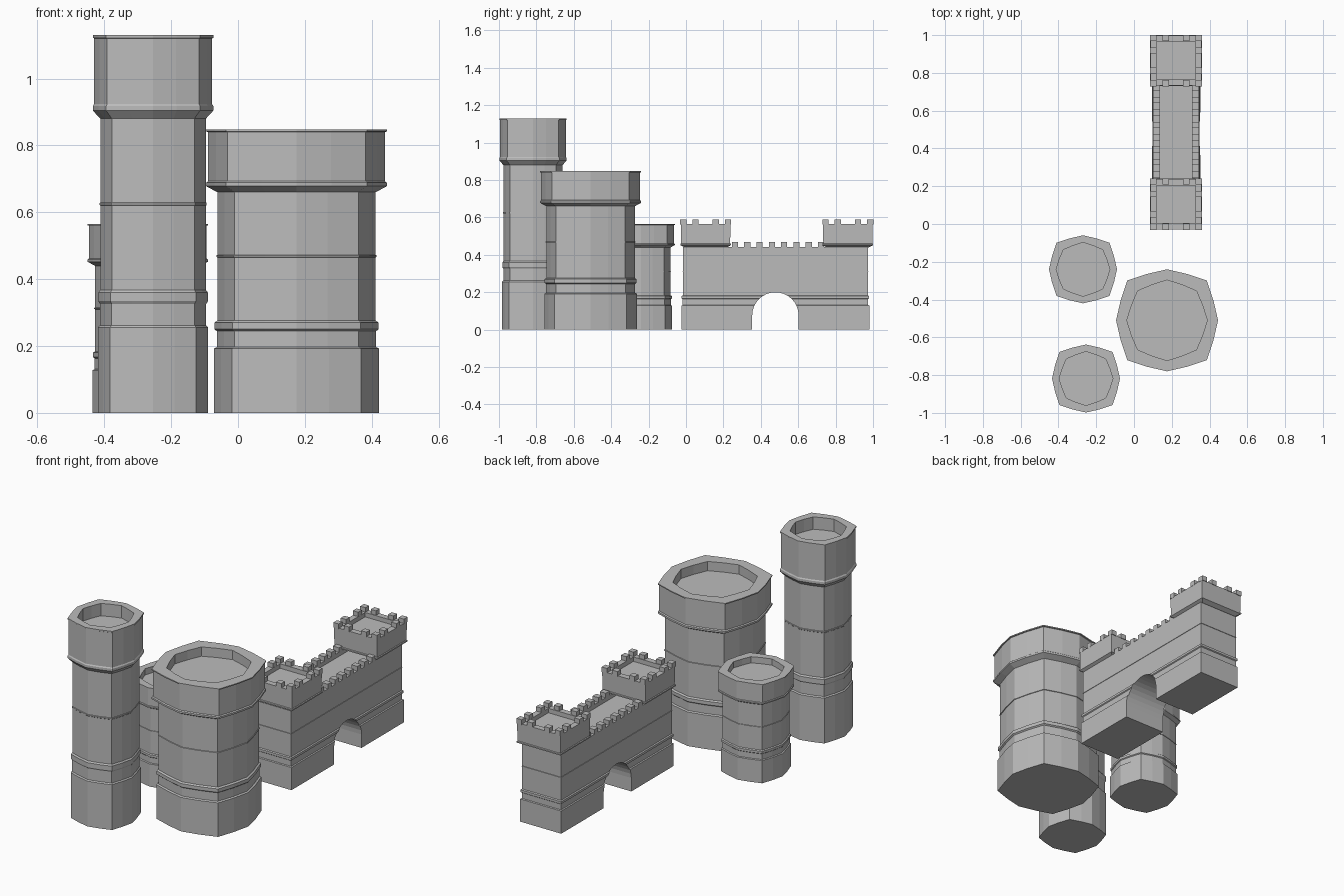
import bpy, bmesh, math

cube = bpy.data.objects.get("Cube")
if cube:
    bpy.data.objects.remove(cube, do_unlink=True)

# One stone colour for everything
stone = bpy.data.materials.new("grey stone")
stone.use_nodes = True
STONE = (0.5, 0.5, 0.5, 1)
stone.diffuse_color = STONE
stone.node_tree.nodes["Principled BSDF"].inputs["Base Color"].default_value = STONE


def finish(name, bm):
    bmesh.ops.recalc_face_normals(bm, faces=bm.faces)
    mesh = bpy.data.meshes.new(name)
    bm.to_mesh(mesh)
    bm.free()
    mesh.materials.append(stone)
    ob = bpy.data.objects.new(name, mesh)
    bpy.context.collection.objects.link(ob)
    return ob


def loft(name, sections):
    """Skin a stack of equal-length rings and cap both ends."""
    bm = bmesh.new()
    rings = [[bm.verts.new(p) for p in s] for s in sections]
    n = len(rings[0])
    for a, b in zip(rings, rings[1:]):
        for i in range(n):
            j = (i + 1) % n
            bm.faces.new((a[i], a[j], b[j], b[i]))
    bm.faces.new(rings[0])
    bm.faces.new(rings[-1])
    return finish(name, bm)


def boxes(name, items):
    """Many small blocks (centre, size) in one object."""
    bm = bmesh.new()
    for c, s in items:
        vs = bmesh.ops.create_cube(bm, size=1)["verts"]
        bmesh.ops.scale(bm, vec=s, verts=vs)
        bmesh.ops.translate(bm, vec=c, verts=vs)
    return finish(name, bm)


def tower_ring(cx, cy, r, z, diagonal):
    """Rounded square: corners on the diagonals, shallow points on the axes."""
    pts = []
    for k in range(4):
        c, s = round(math.cos(k * math.pi / 2)), round(math.sin(k * math.pi / 2))
        mid = (1 + diagonal) / 2 + 0.02
        for u, v in ((1, 0), (mid, diagonal / 2), (diagonal, diagonal), (diagonal / 2, mid)):
            pts.append((cx + r * (u * c - v * s), cy + r * (u * s + v * c), z))
    return pts


def rect_ring(cx, cy, hx, hy, z):
    return [(cx + a * hx, cy + b * hy, z) for a, b in ((-1, -1), (1, -1), (1, 1), (-1, 1))]


# Shared moulding: (radius, height) from plinth to parapet
BODY = [(.165, 0), (.165, .128), (.159, .131), (.159, .163), (.164, .167), (.164, .18),
        (.158, .184), (.158, .31), (.16, .311), (.16, .314), (.158, .315)]
CROWN = [(.158, .44), (.18, .452), (.18, .459), (.176, .462), (.176, .56),
         (.18, .561), (.18, .565)]
WELL = [(.142, .565), (.142, .53)]

# Three round towers
for name, x, y, wide, tall in (("short_tower", -.27, -.24, 1, 1),
                               ("tall_tower", -.254, -.818, 1, 2),
                               ("broad_tower", .175, -.51, 1.5, 1.5)):
    rings = [tower_ring(x, y, r * wide, z * tall, .78) for r, z in BODY + CROWN]
    rings += [tower_ring(x, y, r * wide, z * tall, .73) for r, z in WELL]
    loft(name, rings)

# Gate wall with the same mouldings and a sunken walkway
GX, GY = .2225, .478
wall = [rect_ring(GX, GY, r - .0365, r + .337, z) for r, z in BODY]
wall += [rect_ring(GX, GY, .1215, .495, .443), rect_ring(GX, GY, .086, .46, .443),
         rect_ring(GX, GY, .086, .46, .42)]
gate_wall = loft("gate_wall", wall)

# Arched passage cut through the wall
R, SPRING = .124, .076
arch = [(GY - R, -.1), (GY + R, -.1)]
arch += [(GY + R * math.cos(math.pi * i / 16), SPRING + R * math.sin(math.pi * i / 16))
         for i in range(17)]
cutter = loft("arch_cutter", [[(x, y, z) for y, z in arch] for x in (GX - .3, GX + .3)])
mod = gate_wall.modifiers.new("arch", "BOOLEAN")
mod.operation = "DIFFERENCE"
mod.solver = "EXACT"
mod.object = cutter
bpy.context.view_layer.update()
cut_mesh = bpy.data.meshes.new_from_object(
    gate_wall.evaluated_get(bpy.context.evaluated_depsgraph_get()))
gate_wall.modifiers.clear()
gate_wall.data = cut_mesh
bpy.data.objects.remove(cutter, do_unlink=True)

# Square turrets at both ends, each with a ring of merlons
M = .033
for name, ty in (("front_turret", .105), ("back_turret", .865)):
    rings = [rect_ring(GX, ty, r - .0425, r - .045, z) for r, z in CROWN[:4]]
    rings += [rect_ring(GX, ty, .1355, .133, .565), rect_ring(GX, ty, .103, .1, .565),
              rect_ring(GX, ty, .103, .1, .54)]
    loft(name, rings)
    steps = (-.12, -.054, .054, .12)
    blocks = [((GX + a, ty + b, .576), (M, M, .028)) for a in steps for b in steps
              if max(abs(a), abs(b)) > .1]
    boxes(name + "_merlons", blocks)

# Merlons along both sides of the walkway
boxes("wall_merlons", [((GX + side * .103, .262 + i * .0657, .455), (M + .004, M, .028))
                       for side in (-1, 1) for i in range(8)])
